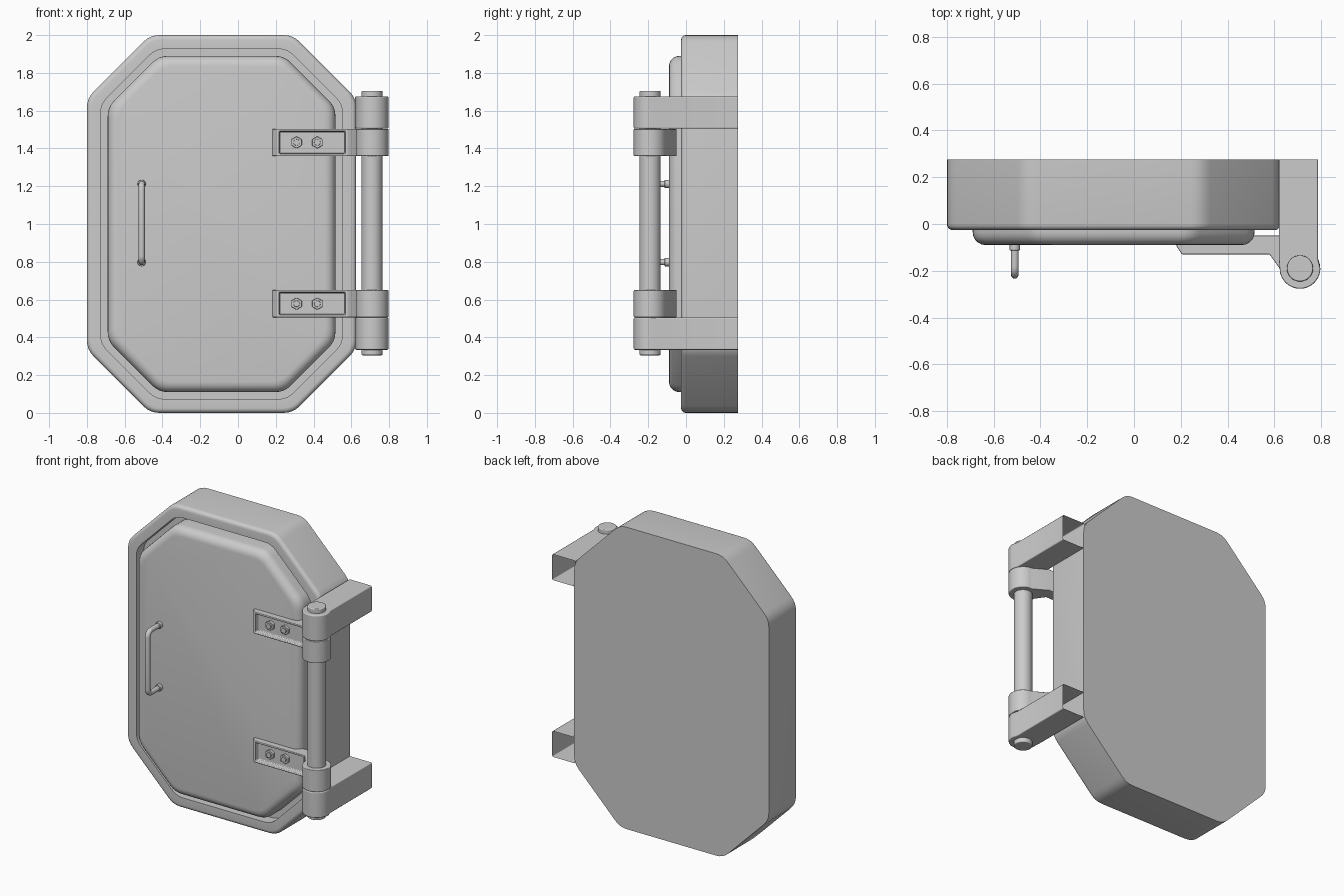
import bpy, bmesh
from math import sin, cos, pi, radians
from mathutils import Vector

if "Cube" in bpy.data.objects:
    bpy.data.objects.remove(bpy.data.objects["Cube"], do_unlink=True)

MID_Z = 1.005
PIN = Vector((0.71, -0.19))   # hinge axis in plan
BARREL_R = 0.087


def finish(name, bm, bevel=0.0):
    mesh = bpy.data.meshes.new(name)
    bm.to_mesh(mesh)
    bm.free()
    obj = bpy.data.objects.new(name, mesh)
    bpy.context.collection.objects.link(obj)
    bpy.ops.object.select_all(action='DESELECT')
    obj.select_set(True)
    bpy.context.view_layer.objects.active = obj
    bpy.ops.object.shade_smooth_by_angle(angle=radians(32))
    if bevel:
        mod = obj.modifiers.new("soft_edges", 'BEVEL')
        mod.width = bevel
        mod.segments = 2
        mod.limit_method = 'ANGLE'
        mod.angle_limit = radians(40)
        mod.harden_normals = True
    return obj


def octagon(inset, radius=0.05, steps=4):
    """Rounded-corner octagon outline, in x and z."""
    w, h = 0.713 - inset, 1.0 - inset
    c = 0.335 - 0.586 * inset
    quarter = [(w, h - c), (w - c, h)]
    corners = quarter + [(-x, z) for x, z in reversed(quarter)]
    corners += [(-x, -z) for x, z in corners]
    corners = [Vector(p) for p in corners]
    pts = []
    for i, p in enumerate(corners):
        a = p + (corners[i - 1] - p).normalized() * radius
        b = p + (corners[(i + 1) % 8] - p).normalized() * radius
        for k in range(steps + 1):
            t = k / steps
            pts.append(a * (1 - t) ** 2 + p * 2 * t * (1 - t) + b * t * t)
    return pts


def loft(name, sections):
    """Skin octagon rings given as (inset, y) and cap both ends."""
    bm = bmesh.new()
    rings = [[bm.verts.new((p.x - 0.087, y, p.y + 1.0)) for p in octagon(inset)]
             for inset, y in sections]
    n = len(rings[0])
    for r, s in zip(rings, rings[1:]):
        for i in range(n):
            j = (i + 1) % n
            bm.faces.new((r[i], r[j], s[j], s[i]))
    bm.faces.new(rings[0])
    bm.faces.new(rings[-1])
    bmesh.ops.recalc_face_normals(bm, faces=bm.faces)
    return finish(name, bm)


def rounded_edge(inset, y, r, steps=5):
    """Quarter round from a side wall onto a front face at depth y."""
    return [(inset + r * (1 - cos(a)), y + r * (1 - sin(a)))
            for a in [k * pi / 2 / steps for k in range(steps + 1)]]


def barrel_arc(start, end, steps=20):
    return [(PIN.x + BARREL_R * cos(a), PIN.y + BARREL_R * sin(a))
            for a in [radians(start + (end - start) * k / steps) for k in range(steps + 1)]]


def extrude_plan(outline, z0, z1):
    bm = bmesh.new()
    low = [bm.verts.new((x, y, z0)) for x, y in outline]
    high = [bm.verts.new((x, y, z1)) for x, y in outline]
    bm.faces.new(low)
    bm.faces.new(high)
    for i in range(len(low)):
        j = (i + 1) % len(low)
        bm.faces.new((low[i], low[j], high[j], high[i]))
    bmesh.ops.recalc_face_normals(bm, faces=bm.faces)
    return bm


def cylinder(name, center, radius, length, sides, along_y=False, bevel=0.0):
    bm = bmesh.new()
    bmesh.ops.create_cone(bm, cap_ends=True, segments=sides, radius1=radius,
                          radius2=radius, depth=length)
    obj = finish(name, bm, bevel)
    obj.location = center
    if along_y:
        obj.rotation_euler.x = pi / 2
    return obj


# Frame with a recessed opening, and the domed-edge door inside it
loft("frame", [(0, 0.276)] + rounded_edge(0, -0.026, 0.025)
     + [(0.073, -0.026), (0.073, 0.05)])
loft("door", [(0.11, 0.06)] + rounded_edge(0.11, -0.09, 0.055))

# Hinge pin
cylinder("hinge_pin", (PIN.x, PIN.y, MID_Z), 0.056, 1.4, 32, bevel=0.006)

arm_plan = ([(0.62, 0.276), (0.62, -0.15)] + barrel_arc(180, 360)
            + [(0.787, -0.15), (0.787, 0.276)])
leaf_plan = ([(0.182, -0.05), (0.182, -0.095), (0.205, -0.13), (0.58, -0.13)]
             + barrel_arc(180, 450) + [(0.62, -0.05)])

for side, s in (("upper", 1), ("lower", -1)):
    def level(h):
        return MID_Z + s * h

    # Fixed arm: a shell open at the back
    bm = extrude_plan(arm_plan, level(0.5), level(0.671))
    back = [f for f in bm.faces if all(v.co.y > 0.27 for v in f.verts)]
    bmesh.ops.delete(bm, geom=back, context='FACES_ONLY')
    finish(side + "_hinge_arm", bm, 0.007)

    # Moving leaf with a pocket sunk in its front plate
    bm = extrude_plan(leaf_plan, level(0.354), level(0.499))
    plate = [f for f in bm.faces if len(f.verts) == 4
             and all(abs(v.co.y + 0.13) < 0.001 for v in f.verts)]
    bmesh.ops.inset_region(bm, faces=plate, thickness=0.018)
    bmesh.ops.inset_region(bm, faces=plate, thickness=0.005, depth=-0.03)
    finish(side + "_hinge_leaf", bm, 0.005)

    # Hex bolts in the pocket
    for i, x in enumerate((0.31, 0.42)):
        tag = f"{side}_bolt_{i + 1}"
        cylinder(tag + "_head", (x, -0.107, level(0.427)), 0.032, 0.02, 6, True, 0.003)
        cylinder(tag + "_tip", (x, -0.115, level(0.427)), 0.017, 0.02, 16, True, 0.003)

    # Handle foot
    cylinder(side + "_handle_foot", (-0.51, -0.099, level(0.207)), 0.022, 0.03, 16, True, 0.004)

# Handle: a bent round bar
bend = 0.035
path = [(-0.08, 0.207)]
path += [(-0.217 + bend - bend * sin(a), 0.207 - bend + bend * cos(a))
         for a in [k * pi / 12 for k in range(7)]]
path += [(y, -z) for y, z in reversed(path)]
curve = bpy.data.curves.new("handle", 'CURVE')
curve.dimensions = '3D'
curve.bevel_depth = 0.017
curve.bevel_resolution = 3
curve.use_fill_caps = True
spline = curve.splines.new('POLY')
spline.points.add(len(path) - 1)
for point, (y, z) in zip(spline.points, path):
    point.co = (-0.51, y, MID_Z + z, 1)
spline.use_smooth = True
bpy.context.collection.objects.link(bpy.data.objects.new("handle", curve))
